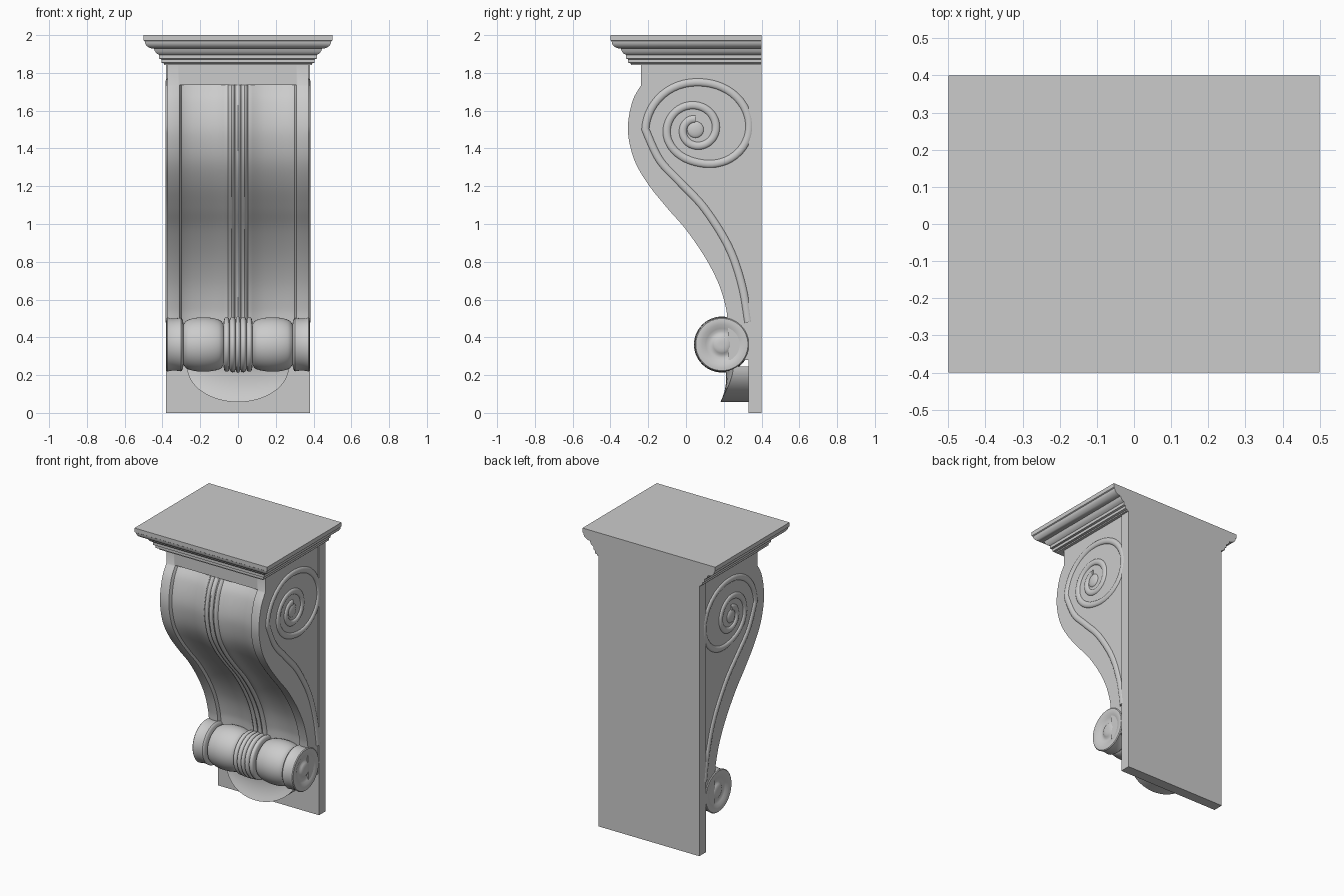
import bpy, bmesh, math

if "Cube" in bpy.data.objects:
    bpy.data.objects.remove(bpy.data.objects["Cube"])

def spline(pts, n=6):
    """Smooth curve through 2D points."""
    out = []
    for i in range(len(pts) - 1):
        a, b, c, d = (pts[max(0, min(len(pts) - 1, i + k))] for k in (-1, 0, 1, 2))
        for j in range(n):
            t = j / n
            out.append(tuple(0.5 * (2 * q + (r - p) * t + (2 * p - 5 * q + 4 * r - s) * t * t
                       + (3 * q - p - 3 * r + s) * t ** 3) for p, q, r, s in zip(a, b, c, d)))
    return out + [pts[-1]]

def loft(name, rows, closed=True, caps=True, angle=35):
    """Skin a list of equal-length point rows."""
    bm = bmesh.new()
    vs = [[bm.verts.new(p) for p in r] for r in rows]
    n = len(rows[0])
    for a, b in zip(vs, vs[1:]):
        for i in range(n if closed else n - 1):
            j = (i + 1) % n
            bm.faces.new((a[i], a[j], b[j], b[i]))
    if caps:
        bm.faces.new(vs[0])
        bm.faces.new(vs[-1])
    bmesh.ops.remove_doubles(bm, verts=bm.verts, dist=1e-5)
    bmesh.ops.recalc_face_normals(bm, faces=bm.faces)
    me = bpy.data.meshes.new(name)
    bm.to_mesh(me)
    bm.free()
    ob = bpy.data.objects.new(name, me)
    bpy.context.collection.objects.link(ob)
    bpy.ops.object.select_all(action='DESELECT')
    ob.select_set(True)
    bpy.context.view_layer.objects.active = ob
    bpy.ops.object.shade_smooth_by_angle(angle=math.radians(angle))
    return ob

def rect(x, y0, y1, z):
    return [(-x, y1, z), (-x, y0, z), (x, y0, z), (x, y1, z)]

# back plate
loft("back_plate", [rect(0.38, 0.33, 0.4, 0), rect(0.38, 0.33, 0.4, 1.86)])

# moulded cornice, mitred at the front corners, flat at the back
ovolo = [(0.006 + 0.049 * (1 - math.cos(t * math.pi / 12)),
          1.968 - 0.04 * math.sin(t * math.pi / 12)) for t in range(7)]
prof = [(0, 2), (0, 1.972)] + ovolo + [(0.06, 1.915), (0.068, 1.903), (0.082, 1.896),
        (0.082, 1.876), (0.094, 1.872), (0.094, 1.854), (0.108, 1.85), (0.108, 1.842)]
loft("cornice", [rect(0.5 - i, -0.4 + i, 0.4, z) for i, z in prof], angle=30)

# S-curved body with sunk panels and centre beads
W = 0.373
half = [(0, 0), (0.007, 0.002), (0.013, 0.008), (0.017, 0.015), (0.021, 0.008), (0.027, 0.002),
        (0.034, 0), (0.041, 0.003), (0.047, 0.009), (0.052, 0.017), (0.065, 0.019), (0.078, 0.023),
        (0.1, 0.032), (0.14, 0.039), (0.19, 0.041), (0.24, 0.038), (0.28, 0.031),
        (0.3, 0.022), (0.309, 0.004), (0.318, 0), (W, 0)]
section = [(-x, d) for x, d in half[:0:-1]] + half
front = spline([(-0.237, 1.735), (-0.28, 1.66), (-0.305, 1.55), (-0.303, 1.45), (-0.27, 1.33),
                (-0.2, 1.21), (-0.1, 1.085), (0, 0.97), (0.1, 0.825), (0.17, 0.69),
                (0.208, 0.57), (0.22, 0.48), (0.225, 0.28)])

def body_row(y, z, k):
    return [(-W, 0.35, z)] + [(x, y + d * k, z) for x, d in section] + [(W, 0.35, z)]

loft("scroll_body", [body_row(-0.237, 1.86, 0), body_row(-0.237, 1.735, 0)]
     + [body_row(y, z, 1.15) for y, z in front])

# bottom roll, turned around the x axis
def bulge(x0, x1, r0, r1, n=12):
    return [(x0 + (x1 - x0) * i / n, r0 + (r1 - r0) * math.sqrt(max(0, 1 - (2 * i / n - 1) ** 2)))
            for i in range(n + 1)]

right = (bulge(0.014, 0.043, 0.134, 0.147, 8) + bulge(0.045, 0.075, 0.130, 0.144, 8)
         + bulge(0.077, 0.288, 0.108, 0.144, 18)
         + [(0.292, 0.125), (0.296, 0.138), (0.302, 0.142), (0.32, 0.139), (0.345, 0.138),
            (0.365, 0.141), (0.374, 0.143), (0.379, 0.138), (0.38, 0.125), (0.378, 0.105),
            (0.369, 0.085), (0.364, 0.07), (0.365, 0.055), (0.372, 0.046), (0.377, 0.034),
            (0.379, 0.018), (0.379, 0.003)])
roll = [(-x, r) for x, r in right[::-1]] + bulge(-0.013, 0.013, 0.134, 0.148, 8) + right
loft("bottom_roll", [[(x, 0.19 + r * math.cos(a * math.pi / 28), 0.362 + r * math.sin(a * math.pi / 28))
                      for a in range(56)] for x, r in roll], angle=40)

# volute ridges on both sides: tail, then inward spiral
C = (0.05, 1.5)
radii = [0.265, 0.25, 0.285, 0.172, 0.152, 0.128, 0.108, 0.085, 0.066, 0.055]
path = [(0.33, 0.48), (0.295, 0.68), (0.225, 0.88), (0.1, 1.08), (-0.03, 1.22), (-0.14, 1.34)]
rs = spline([(r, math.pi - i * math.pi / 2) for i, r in enumerate(radii)], 14)
path = spline(path + [(C[0] + r * math.cos(a), C[1] + r * math.sin(a)) for r, a in rs][:1], 8)[:-1] + \
    [(C[0] + r * math.cos(a), C[1] + r * math.sin(a)) for r, a in rs]

def ridge(name, pts, side, w, h):
    rows = []
    for i, (y, z) in enumerate(pts):
        p, q = pts[max(0, i - 1)], pts[min(len(pts) - 1, i + 1)]
        ty, tz = q[0] - p[0], q[1] - p[1]
        m = math.hypot(ty, tz)
        rows.append([(side * (W - 0.003 + h * math.sin(k * math.pi / 8)),
                      y - tz / m * w * math.cos(k * math.pi / 8),
                      z + ty / m * w * math.cos(k * math.pi / 8)) for k in range(9)])
    loft(name, rows, angle=60)

for side, label in ((-1, "left"), (1, "right")):
    ridge(label + "_volute", path, side, 0.021, 0.014)
    # domed eye of the volute
    loft(label + "_volute_eye", [[(side * (W - 0.003 + 0.014 * math.cos(t * math.pi / 12)),
         C[0] + 0.045 * math.sin(t * math.pi / 12) * math.cos(a * math.pi / 12),
         C[1] + 0.045 * math.sin(t * math.pi / 12) * math.sin(a * math.pi / 12)) for a in range(24)]
         for t in (6, 5, 4, 3, 2, 1, 0.1)], angle=60)

# half-round leaf under the roll, flaring forward at its tip
def leaf(s, t):
    x, z = 0.27 * s * math.cos(t), 0.245 - 0.188 * s * math.sin(t)
    drop = (0.245 - z) / 0.188
    y = 0.25 - 0.068 * drop ** 2 - 0.045 * (1 - (x / 0.27) ** 2) * (1 - drop)
    return (x, y, z)

arc = [i * math.pi / 32 for i in range(33)]
rows = [[leaf(s / 8, t) for t in arc] for s in range(9)]
rows.append([(x, 0.34, z) for x, y, z in rows[-1]])
loft("bottom_leaf", rows, closed=False, caps=False)
